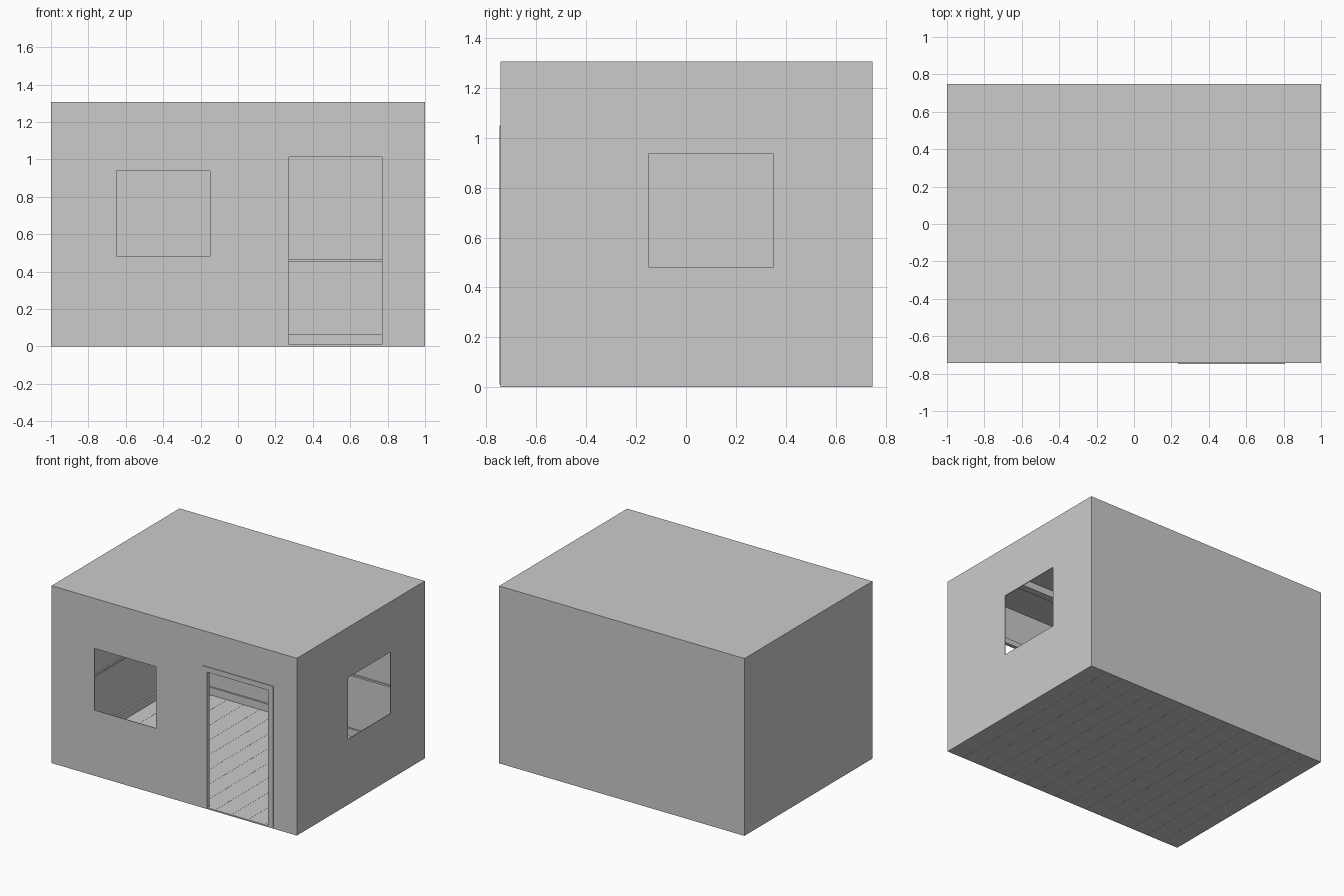
import bpy, bmesh
from mathutils import Vector

if "Cube" in bpy.data.objects:
    bpy.data.objects.remove(bpy.data.objects["Cube"])

grey = bpy.data.materials.new("plain_grey")
grey.diffuse_color = (0.6, 0.6, 0.6, 1)
grey.use_nodes = True
grey.node_tree.nodes["Principled BSDF"].inputs["Base Color"].default_value = grey.diffuse_color

X, Y0, Y1, H = 1.0, -0.743, 0.748, 1.307   # outer shell
T = 0.005                                  # wall thickness


def finish(name, bm):
    bmesh.ops.recalc_face_normals(bm, faces=bm.faces)
    me = bpy.data.meshes.new(name)
    bm.to_mesh(me)
    bm.free()
    ob = bpy.data.objects.new(name, me)
    bpy.context.collection.objects.link(ob)
    me.materials.append(grey)
    return ob


def box(name, x0, x1, y0, y1, z0, z1):
    bm = bmesh.new()
    bmesh.ops.create_cube(bm, size=1)
    for v in bm.verts:
        v.co = Vector((x1 if v.co.x > 0 else x0,
                       y1 if v.co.y > 0 else y0,
                       z1 if v.co.z > 0 else z0))
    return finish(name, bm)


def wall(name, u_cuts, z_cuts_holes, place, inward):
    """Panel over u x z with rectangular holes, extruded inward by T."""
    holes = z_cuts_holes
    us = sorted(set(u_cuts + [h[i] for h in holes for i in (0, 1)]))
    zs = sorted({0.0, H} | {h[i] for h in holes for i in (2, 3)})
    bm = bmesh.new()
    grid = {(u, z): bm.verts.new(place(u, z)) for u in us for z in zs}
    for a, b in zip(us, us[1:]):
        for c, d in zip(zs, zs[1:]):
            if any(h[0] <= a and b <= h[1] and h[2] <= c and d <= h[3] for h in holes):
                continue
            bm.faces.new([grid[p] for p in ((a, c), (b, c), (b, d), (a, d))])
    for v in [v for v in bm.verts if not v.link_faces]:
        bm.verts.remove(v)
    ext = bmesh.ops.extrude_face_region(bm, geom=bm.faces[:], use_keep_orig=True)
    moved = [g for g in ext["geom"] if isinstance(g, bmesh.types.BMVert)]
    bmesh.ops.translate(bm, verts=moved, vec=inward)
    return finish(name, bm)


# walls with window and door openings
window = (-0.65, -0.15, 0.483, 0.938)
door = (0.273, 0.77, 0.01, 1.012)
side_window = (-0.15, 0.35, 0.483, 0.936)
wall("front_wall", [-X, X], [window, door], lambda u, z: (u, Y0, z), (0, T, 0))
wall("back_wall", [-X, X], [], lambda u, z: (u, Y1, z), (0, -T, 0))
wall("right_wall", [Y0, Y1], [side_window], lambda u, z: (X, u, z), (-T, 0, 0))
wall("left_wall", [Y0, Y1], [], lambda u, z: (-X, u, z), (T, 0, 0))

# roof and its two beams
box("roof", -X, X, Y0, Y1, H - 0.01, H)
for i, y in enumerate((-0.4, 0.4)):
    box(f"roof_beam_{i}", -X + 0.001, X - 0.001, y - 0.026, y + 0.026, H - 0.06, H - 0.005)

# floor planks
n = 15
w = 2 * X / n
for i in range(n):
    x = -X + i * w
    box(f"floor_plank_{i}", x + 0.0005, x + w - 0.0005, Y0 + 0.001, Y1 - 0.001, 0, 0.01)

# baseboards and wall rails around the inside
for kind, z0, z1, d in (("baseboard", 0.005, 0.066, 0.018), ("wall_rail", 0.455, 0.468, 0.015)):
    e = 0.002
    box(f"back_{kind}", -X + e, X - e, Y1 - d, Y1 - e, z0, z1)
    box(f"left_{kind}", -X + e, -X + d, Y0 + e, Y1 - e, z0, z1)
    box(f"right_{kind}", X - d, X - e, Y0 + e, Y1 - e, z0, z1)
    box(f"front_left_{kind}", -X + e, door[0], Y0 + e, Y0 + d, z0, z1)
    box(f"front_right_{kind}", door[1], X - e, Y0 + e, Y0 + d, z0, z1)

# door frame
F0, F1, B = -0.748, -0.722, 0.038
box("door_frame_left", door[0] - B, door[0], F0, F1, 0.01, door[3])
box("door_frame_right", door[1], door[1] + B, F0, F1, 0.01, door[3])
box("door_frame_top", door[0] - B, door[1] + B, F0, F1, door[3], door[3] + B)
